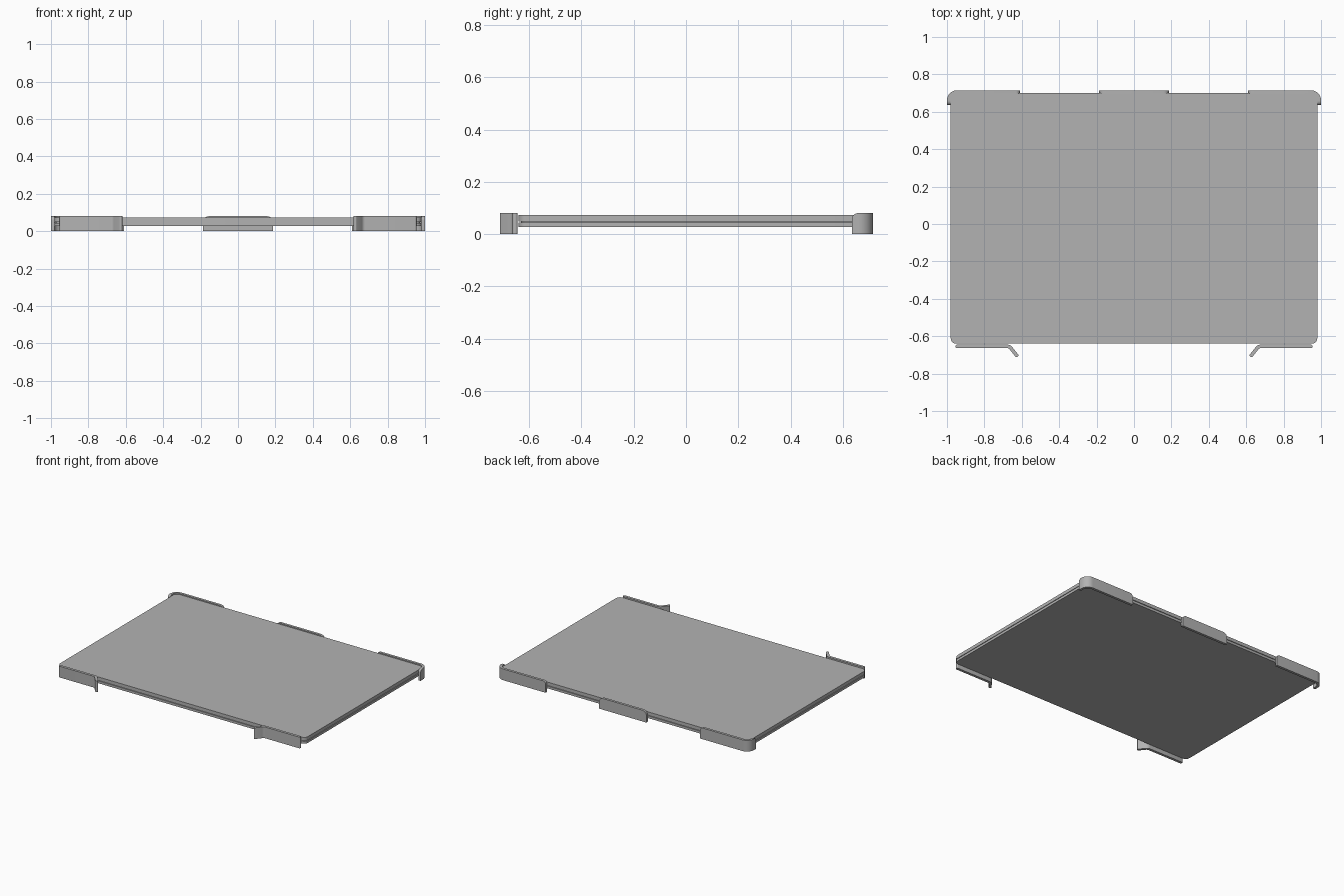
import bpy, bmesh, math
from mathutils import Vector

cube = bpy.data.objects.get("Cube")
if cube:
    bpy.data.objects.remove(cube)

grey = bpy.data.materials.new("plain_grey")
grey.use_nodes = True
colour = (0.45, 0.45, 0.45, 1)
grey.diffuse_color = colour
grey.node_tree.nodes["Principled BSDF"].inputs["Base Color"].default_value = colour


def finish(bm, name):
    bmesh.ops.recalc_face_normals(bm, faces=bm.faces)
    mesh = bpy.data.meshes.new(name)
    bm.to_mesh(mesh)
    bm.free()
    mesh.materials.append(grey)
    obj = bpy.data.objects.new(name, mesh)
    bpy.context.collection.objects.link(obj)
    bpy.ops.object.select_all(action='DESELECT')
    obj.select_set(True)
    bpy.context.view_layer.objects.active = obj
    bpy.ops.object.shade_smooth_by_angle(angle=math.radians(30))
    return obj


def arc(cx, cy, r, start, end, steps=8):
    angles = [math.radians(start + (end - start) * i / steps) for i in range(steps + 1)]
    return [Vector((cx + r * math.cos(a), cy + r * math.sin(a))) for a in angles]


def slab(name, hx, y0, y1, z0, z1, r):
    """Flat panel with rounded plan corners."""
    pts = (arc(hx - r, y1 - r, r, 0, 90) + arc(r - hx, y1 - r, r, 90, 180)
           + arc(r - hx, y0 + r, r, 180, 270) + arc(hx - r, y0 + r, r, 270, 360))
    bm = bmesh.new()
    face = bm.faces.new([bm.verts.new((p.x, p.y, z0)) for p in pts])
    top = bmesh.ops.extrude_face_region(bm, geom=[face])["geom"]
    bmesh.ops.translate(bm, vec=(0, 0, z1 - z0),
                        verts=[v for v in top if isinstance(v, bmesh.types.BMVert)])
    return finish(bm, name)


def strip(name, path, thick, height, top_round=0, end_round=0):
    """Upright band along a plan path, optionally rounding its upper or plan ends."""
    pts = [Vector(p) for p in path]
    if top_round:
        cuts = [top_round * (1 - math.cos(math.radians(15 * i))) for i in range(1, 7)]
        first = (pts[1] - pts[0]).normalized()
        last = (pts[-2] - pts[-1]).normalized()
        pts = ([pts[0]] + [pts[0] + first * c for c in cuts] + pts[1:-1]
               + [pts[-1] + last * c for c in reversed(cuts)] + [pts[-1]])
    run = [0]
    for a, b in zip(pts, pts[1:]):
        run.append(run[-1] + (b - a).length)
    bm = bmesh.new()
    rings = []
    for i, p in enumerate(pts):
        d0 = (p - pts[max(i - 1, 0)]).normalized()
        d1 = (pts[min(i + 1, len(pts) - 1)] - p).normalized()
        d = (d0 + d1).normalized()
        side = Vector((-d.y, d.x)) * thick / 2
        side /= max(d.dot(d1), d.dot(d0))
        near = min(run[i], run[-1] - run[i])
        drop = max(top_round - near, 0)
        z = height - top_round + math.sqrt(max(top_round ** 2 - drop ** 2, 0))
        a, b = p + side, p - side
        rings.append([bm.verts.new(c) for c in
                      ((a.x, a.y, 0), (b.x, b.y, 0), (b.x, b.y, z), (a.x, a.y, z))])
    for r0, r1 in zip(rings, rings[1:]):
        for k in range(4):
            m = (k + 1) % 4
            bm.faces.new((r0[k], r0[m], r1[m], r1[k]))
    bm.faces.new(rings[0])
    bm.faces.new(rings[-1])
    if end_round:
        ends = set(rings[0] + rings[-1])
        edges = [e for e in bm.edges if set(e.verts) <= ends
                 and abs(e.verts[0].co.z - e.verts[1].co.z) > height / 2]
        bmesh.ops.bevel(bm, geom=edges, offset=end_round, segments=4,
                        profile=0.5, affect='EDGES')
    return finish(bm, name)


# Flat panel: two sheets with a recessed seam between them
slab("lower_panel", 0.98, -0.64, 0.70, 0.027, 0.044, 0.03)
slab("panel_seam", 0.972, -0.632, 0.692, 0.043, 0.049, 0.025)
slab("upper_panel", 0.98, -0.64, 0.70, 0.048, 0.072, 0.03)

# Clip in the middle of the back edge
strip("back_middle_clip", [(-0.187, 0.706), (0.187, 0.706)], 0.018, 0.08, top_round=0.03)

for side, s in (("left", 1), ("right", -1)):
    # Back corner clip wrapping round the panel corner
    bend = arc(0.946, 0.661, 0.045, 0, 90)
    corner = [(0.991, 0.635)] + bend + [(0.61, 0.706)]
    strip("back_corner_clip_" + side, [(s * x, y) for x, y in corner],
          0.018, 0.08, top_round=0.022)
    # Front spring clip with an outward-bent tip
    elbow = arc(0.68, -0.684, 0.03, 90, 150, 5)
    front = [(0.954, -0.654)] + elbow + [(0.622, -0.709)]
    strip("front_clip_" + side, [(s * x, y) for x, y in front],
          0.019, 0.08, end_round=0.008)
